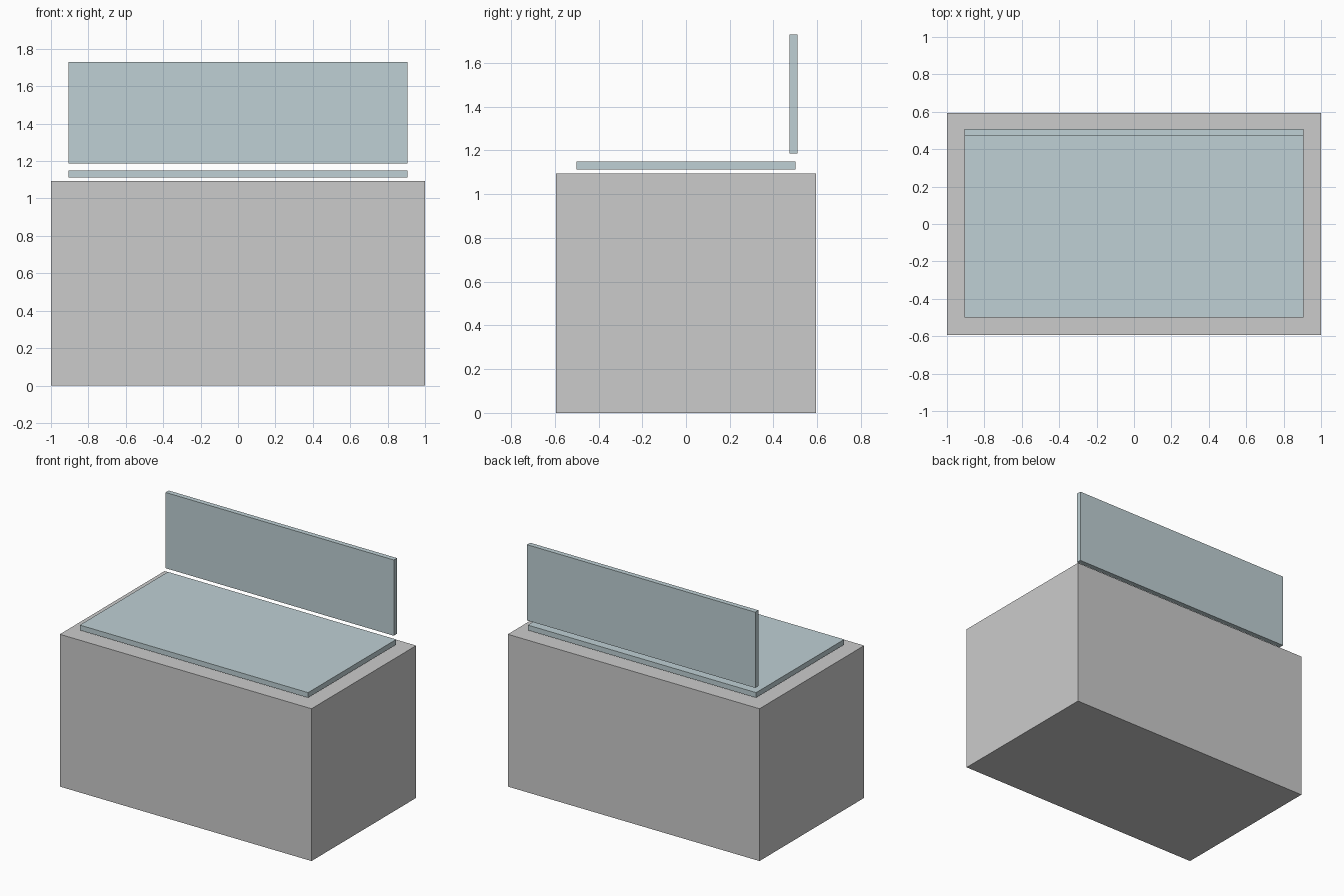
import bpy

if "Cube" in bpy.data.objects:
    bpy.data.objects.remove(bpy.data.objects["Cube"])


def box(name, lo, hi, mat=None):
    """Axis-aligned box between two opposite corners."""
    centre = [(a + b) / 2 for a, b in zip(lo, hi)]
    size = [b - a for a, b in zip(lo, hi)]
    bpy.ops.mesh.primitive_cube_add(size=1, location=centre)
    obj = bpy.context.object
    obj.name = name
    obj.scale = size
    bpy.ops.object.transform_apply(location=False, rotation=False, scale=True)
    if mat:
        obj.data.materials.append(mat)
    return obj


# pale blue panel colour
panel_blue = bpy.data.materials.new("pale_blue")
panel_blue.diffuse_color = (0.52, 0.63, 0.66, 1)
panel_blue.use_nodes = True
panel_blue.node_tree.nodes["Principled BSDF"].inputs["Base Color"].default_value = panel_blue.diffuse_color

HALF_PANEL = 0.907

# solid body
box("body", (-1, -0.594, 0), (1, 0.594, 1.094))

# flat panel floating just above the body
box("top_panel", (-HALF_PANEL, -0.5, 1.112), (HALF_PANEL, 0.5, 1.149), panel_blue)

# upright panel at the back
box("back_panel", (-HALF_PANEL, 0.473, 1.186), (HALF_PANEL, 0.509, 1.73), panel_blue)
